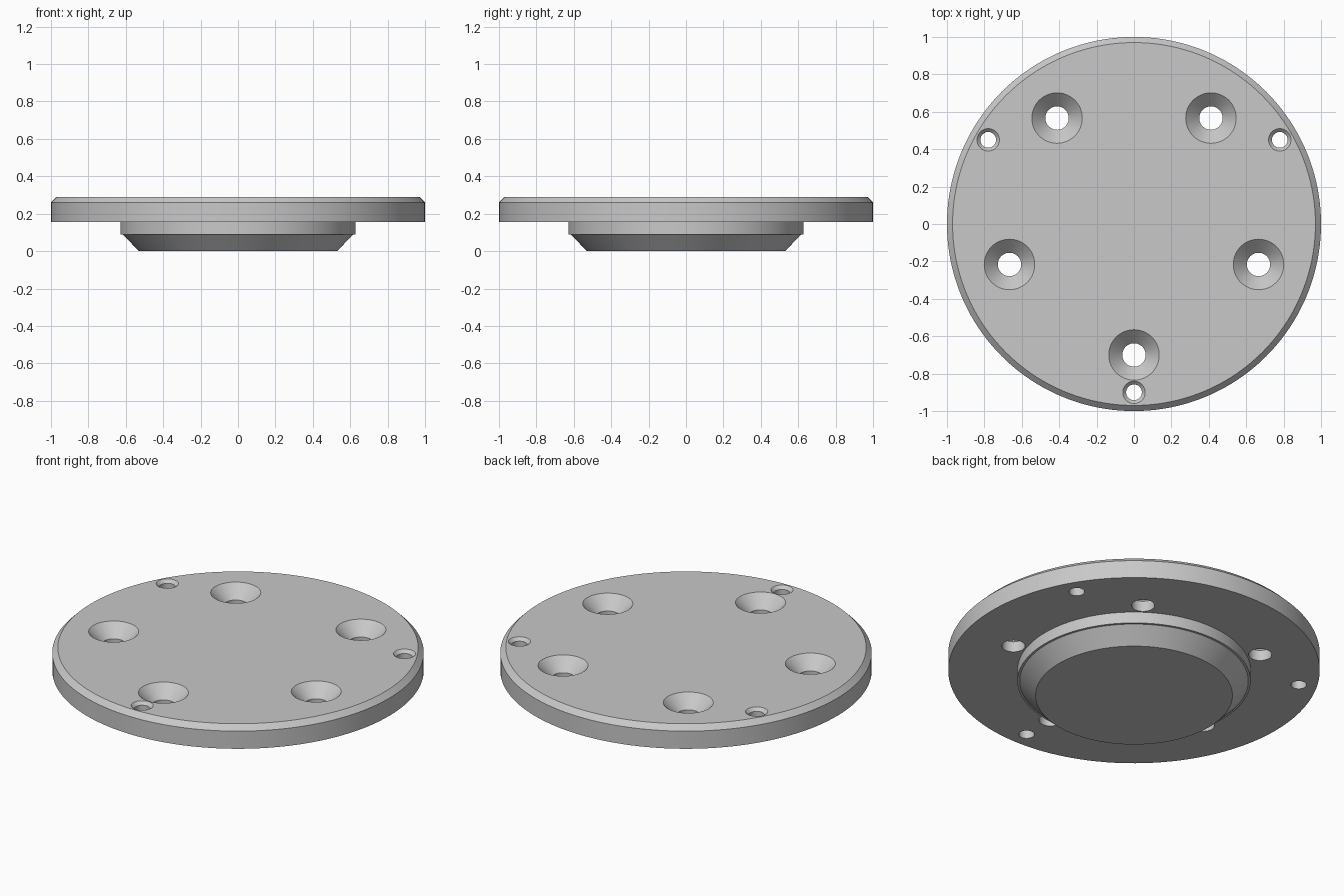
import bpy
import bmesh
from math import cos, sin, pi, radians

cube = bpy.data.objects.get("Cube")
if cube:
    bpy.data.objects.remove(cube, do_unlink=True)

steel = bpy.data.materials.new("grey_metal")
GREY = (0.58, 0.58, 0.58, 1)
steel.use_nodes = True
steel.diffuse_color = GREY
steel.node_tree.nodes["Principled BSDF"].inputs["Base Color"].default_value = GREY


def lathe(bm, profile, centre=(0, 0), sides=64):
    """Turn a bottom-to-top (radius, height) profile into a capped solid."""
    rings = [[bm.verts.new((centre[0] + r * cos(2 * pi * i / sides),
                            centre[1] + r * sin(2 * pi * i / sides), z))
              for i in range(sides)] for r, z in profile]
    for low, high in zip(rings, rings[1:]):
        for i in range(sides):
            j = (i + 1) % sides
            bm.faces.new((low[i], low[j], high[j], high[i]))
    bm.faces.new(rings[0][::-1])
    bm.faces.new(rings[-1])


def make_object(name, bm):
    mesh = bpy.data.meshes.new(name)
    bm.to_mesh(mesh)
    bm.free()
    mesh.materials.append(steel)
    obj = bpy.data.objects.new(name, mesh)
    bpy.context.collection.objects.link(obj)
    return obj


TOP, UNDER = 0.29, 0.155

# Round plate with chamfered rim, stepped boss and tapered base
bm = bmesh.new()
lathe(bm, [(0.53, 0), (0.615, 0.088), (0.628, 0.088), (0.628, UNDER),
           (1, UNDER), (1, 0.26), (0.97, TOP)], sides=160)
plate = make_object("flange_plate", bm)

# Countersunk holes: count, distance from centre, bore radius, rim radius
bm = bmesh.new()
for count, reach, bore, rim in ((5, 0.70, 0.0625, 0.135), (3, 0.90, 0.042, 0.06)):
    depth = rim - bore
    for k in range(count):
        a = radians(-90 + 360 * k / count)
        lathe(bm, [(bore, UNDER - 0.05), (bore, TOP - depth),
                   (rim, TOP), (rim, TOP + 0.05)],
              (reach * cos(a), reach * sin(a)), 48)
cutter = make_object("hole_cutter", bm)
cutter.hide_render = True

# Drill the holes, then discard the cutter
drill = plate.modifiers.new("holes", "BOOLEAN")
drill.operation = "DIFFERENCE"
drill.solver = "EXACT"
drill.object = cutter
bpy.ops.object.select_all(action="DESELECT")
plate.select_set(True)
bpy.context.view_layer.objects.active = plate
bpy.ops.object.modifier_apply(modifier=drill.name)
bpy.data.objects.remove(cutter, do_unlink=True)

bpy.ops.object.shade_smooth_by_angle(angle=radians(30))
